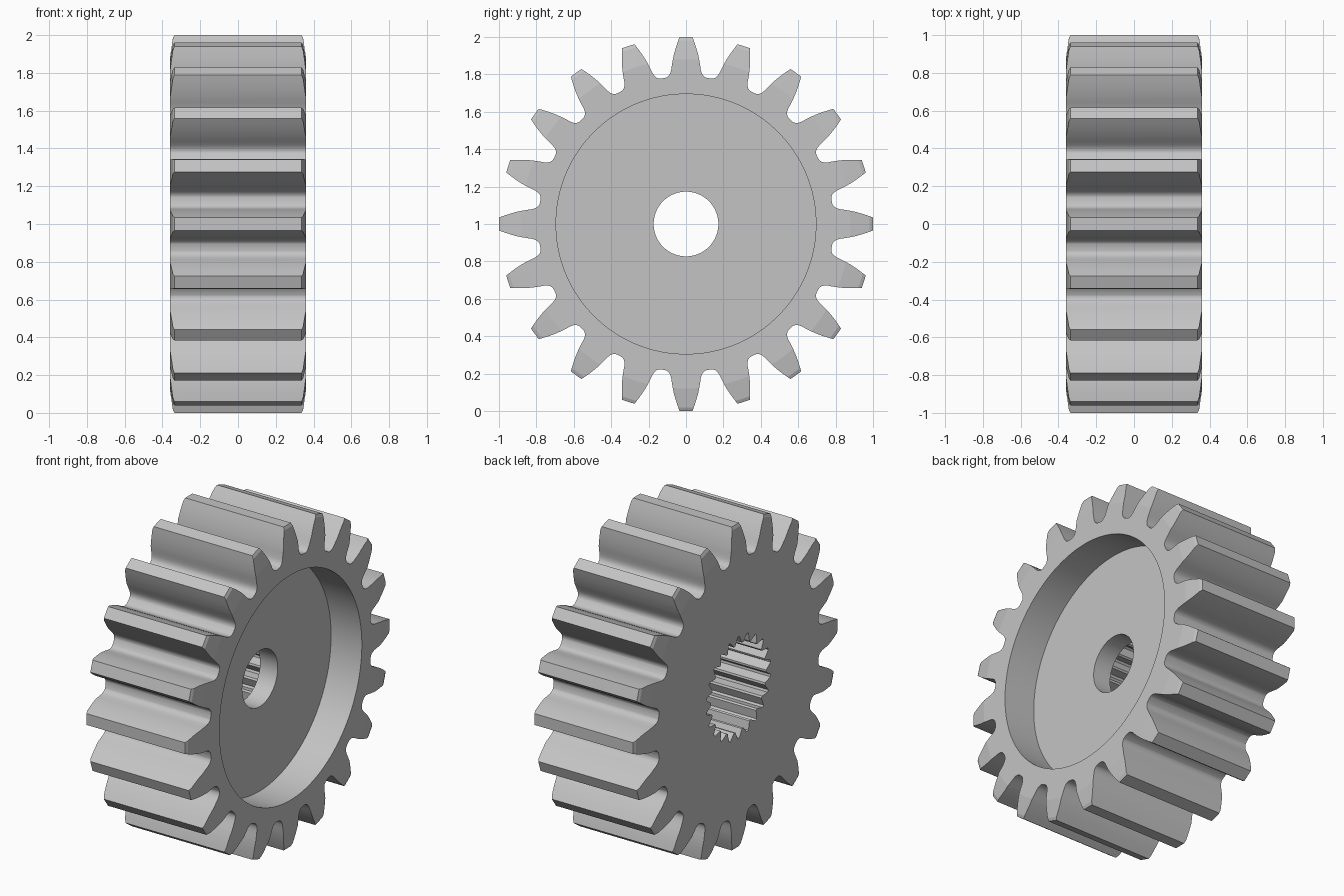
import bpy, bmesh, math
from math import sin, cos, pi

if "Cube" in bpy.data.objects:
    bpy.data.objects.remove(bpy.data.objects["Cube"], do_unlink=True)

HALF = 0.36          # half width of the gear along x
TEETH = 20
SPLINES = 22
CENTRE_Z = 1.0


def make_object(name, bm):
    bmesh.ops.recalc_face_normals(bm, faces=bm.faces)
    mesh = bpy.data.meshes.new(name)
    bm.to_mesh(mesh)
    bm.free()
    obj = bpy.data.objects.new(name, mesh)
    obj.location.z = CENTRE_Z
    bpy.context.collection.objects.link(obj)
    return obj


def extrude_polar(name, outline, x0, x1):
    """Prism along x from a closed outline of (radius, angle from +z)."""
    bm = bmesh.new()
    ring = [bm.verts.new((x0, r * sin(a), r * cos(a))) for r, a in outline]
    face = bm.faces.new(ring)
    ext = bmesh.ops.extrude_face_region(bm, geom=[face])
    verts = [v for v in ext["geom"] if isinstance(v, bmesh.types.BMVert)]
    bmesh.ops.translate(bm, vec=(x1 - x0, 0, 0), verts=verts)
    return make_object(name, bm)


def lathe(name, profile, segments=120):
    """Solid ring around the x axis from a closed profile of (x, radius)."""
    bm = bmesh.new()
    rings = []
    for i in range(segments):
        a = 2 * pi * (i + 0.5) / segments
        rings.append([bm.verts.new((x, r * sin(a), r * cos(a))) for x, r in profile])
    n = len(profile)
    for i in range(segments):
        p, q = rings[i], rings[(i + 1) % segments]
        for j in range(n):
            k = (j + 1) % n
            bm.faces.new((p[j], p[k], q[k], q[j]))
    return make_object(name, bm)


# Half tooth from tip to root: (radius, half width)
half_tooth = [(1.0, 0.035), (0.97, 0.046), (0.94, 0.056), (0.91, 0.0645),
              (0.88, 0.071), (0.85, 0.076), (0.825, 0.0795), (0.808, 0.085),
              (0.797, 0.093), (0.791, 0.103), (0.789, 0.114)]
half = [(r, math.asin(w / r)) for r, w in half_tooth]
tooth = [(r, -a) for r, a in reversed(half)] + half
outline = [(r, a + 2 * pi * i / TEETH) for i in range(TEETH) for r, a in tooth]
gear = extrude_polar("spur_gear", outline, -HALF - 0.05, HALF + 0.05)

# Turned shape: chamfered tooth ends, recess on one side, round bore
turned = lathe("turned_envelope", [
    (-HALF, 0.173), (-HALF, 0.88), (-0.345, 0.982), (-0.332, 1.01),
    (0.332, 1.01), (0.345, 0.982), (HALF, 0.88),
    (HALF, 0.695), (0.15, 0.695), (0.15, 0.173)])

# Serrated socket on the other side
serration = []
for i in range(SPLINES):
    for step, r in ((-0.42, 0.268), (-0.08, 0.315), (0.08, 0.315), (0.42, 0.268)):
        serration.append((r, 2 * pi * (i + step) / SPLINES))
socket = extrude_polar("socket_cutter", serration, -HALF - 0.1, 0.03)

for cutter, operation in ((turned, 'INTERSECT'), (socket, 'DIFFERENCE')):
    cutter.hide_render = True
    mod = gear.modifiers.new(cutter.name, 'BOOLEAN')
    mod.object, mod.operation, mod.solver = cutter, operation, 'EXACT'

# Bake the cuts and drop the cutters
bpy.context.view_layer.update()
baked = bpy.data.meshes.new_from_object(
    gear.evaluated_get(bpy.context.evaluated_depsgraph_get()))
gear.modifiers.clear()
gear.data = baked
baked.name = "spur_gear"
for cutter in (turned, socket):
    bpy.data.objects.remove(cutter, do_unlink=True)

# Plain steel grey
grey = bpy.data.materials.new("steel_grey")
grey.use_nodes = True
colour = (0.55, 0.55, 0.55, 1.0)
grey.diffuse_color = colour
grey.node_tree.nodes["Principled BSDF"].inputs["Base Color"].default_value = colour
baked.materials.clear()
baked.materials.append(grey)

# Smooth flanks and bores, flat end faces
bpy.ops.object.select_all(action='DESELECT')
gear.select_set(True)
bpy.context.view_layer.objects.active = gear
bpy.ops.object.shade_smooth_by_angle(angle=math.radians(30))
for poly in baked.polygons:
    poly.material_index = 0
    if abs(poly.normal.x) > 0.9:
        poly.use_smooth = False
